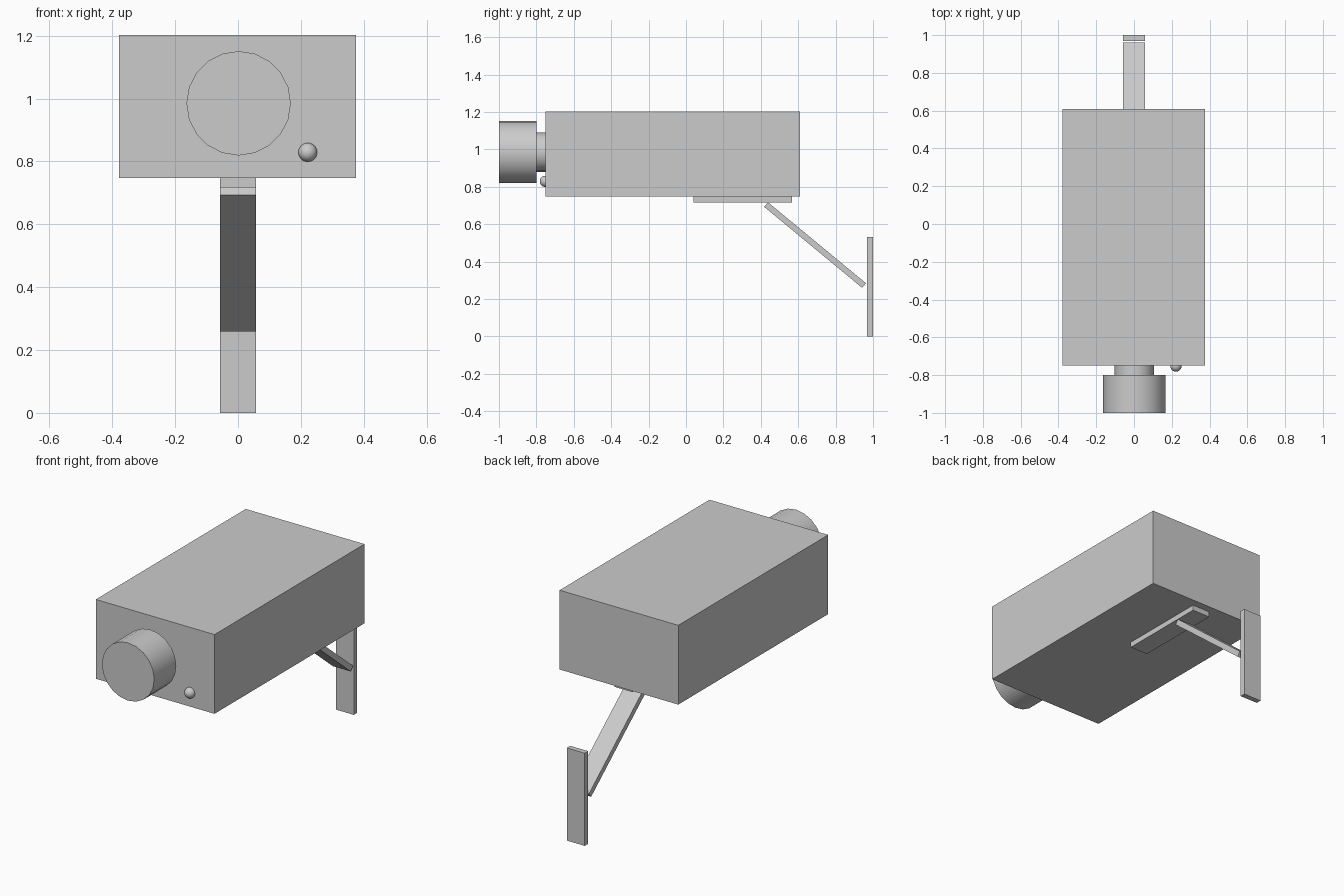
import bpy, math

if "Cube" in bpy.data.objects:
    bpy.data.objects.remove(bpy.data.objects["Cube"])


def box(name, x, y, z, tilt=0.0):
    """Box from (min, max) ranges, tilted about x through its centre."""
    r = (x, y, z)
    bpy.ops.mesh.primitive_cube_add(size=1, location=[(a + b) / 2 for a, b in r])
    ob = bpy.context.object
    ob.name = name
    ob.scale = [b - a for a, b in r]
    bpy.ops.object.transform_apply(location=False, rotation=False, scale=True)
    ob.rotation_euler.x = tilt
    return ob


def barrel(name, radius, y0, y1, sides=20):
    """Smooth-sided cylinder lying along y."""
    bpy.ops.mesh.primitive_cylinder_add(
        vertices=sides, radius=radius, depth=y1 - y0,
        location=(0.002, (y0 + y1) / 2, 0.985), rotation=(math.pi / 2, 0, 0))
    ob = bpy.context.object
    ob.name = name
    bpy.ops.object.shade_smooth_by_angle(angle=math.radians(35))
    return ob


# Camera housing
box("housing", (-0.378, 0.376), (-0.75, 0.61), (0.748, 1.203))

# Lens and its neck
barrel("lens_neck", 0.105, -0.81, -0.74)
barrel("lens_barrel", 0.166, -1.0, -0.80)

# Indicator light
bpy.ops.mesh.primitive_uv_sphere_add(segments=24, ring_count=12, radius=0.03,
                                     location=(0.222, -0.752, 0.829))
bpy.context.object.name = "indicator_light"
bpy.ops.object.shade_smooth()

# Mounting bracket: plate under housing, sloping arm, wall plate
W = (-0.057, 0.057)
box("mount_plate", W, (0.04, 0.567), (0.717, 0.748))
y0, z0, y1, z1 = 0.428, 0.705, 0.952, 0.272
length = math.hypot(y1 - y0, z1 - z0)
cy, cz = (y0 + y1) / 2, (z0 + z1) / 2
box("bracket_arm", W, (cy - length / 2, cy + length / 2),
    (cz - 0.016, cz + 0.016), math.atan2(z1 - z0, y1 - y0))
box("wall_plate", W, (0.969, 1.0), (0.0, 0.532))
